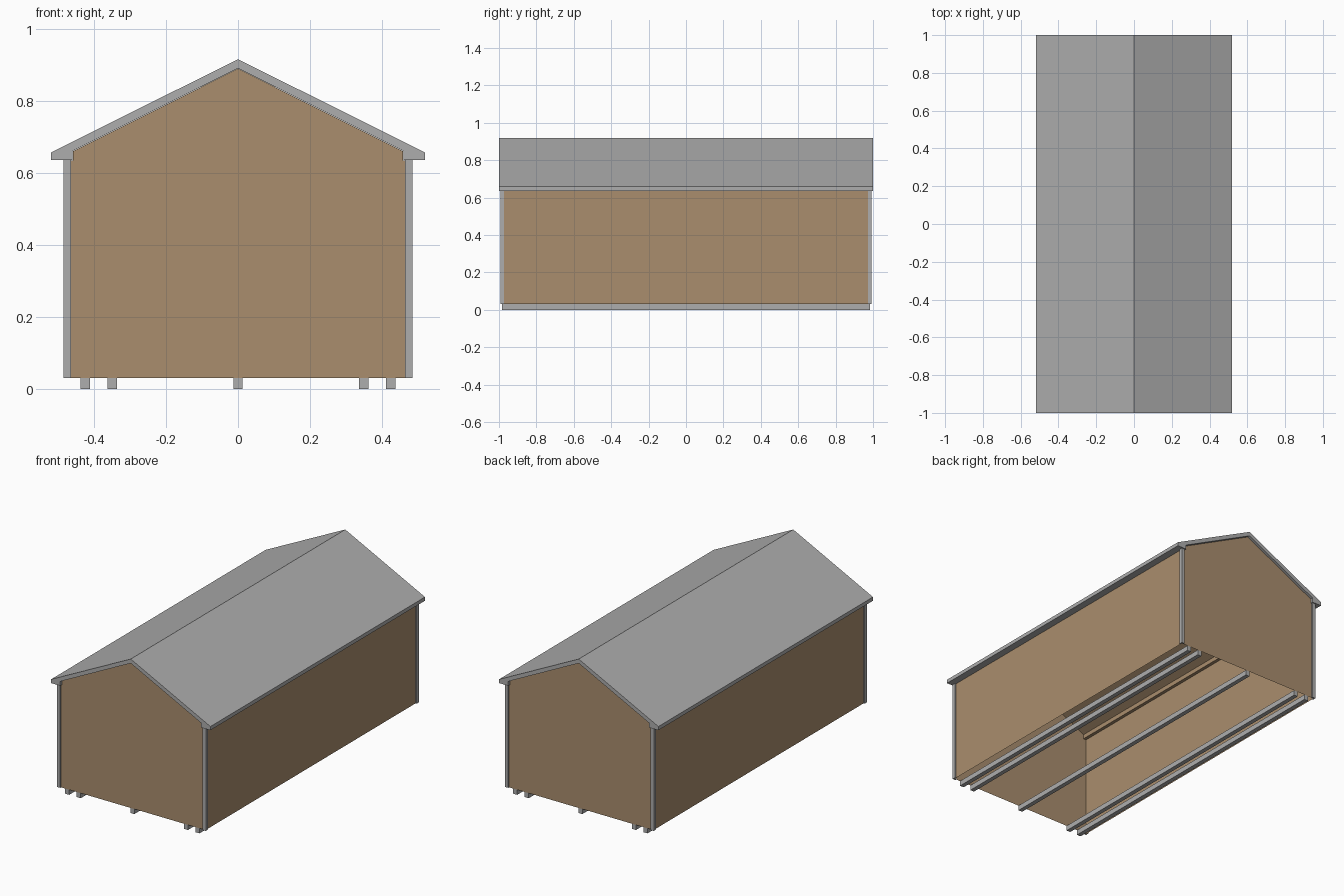
import bpy, bmesh

if "Cube" in bpy.data.objects:
    bpy.data.objects.remove(bpy.data.objects["Cube"])


def material(name, rgb):
    m = bpy.data.materials.new(name)
    m.diffuse_color = (*rgb, 1)
    m.use_nodes = True
    m.node_tree.nodes["Principled BSDF"].inputs["Base Color"].default_value = m.diffuse_color
    return m


BROWN = material("brown_siding", (0.40, 0.27, 0.155))
GREY = material("grey_trim", (0.42, 0.42, 0.42))


def extrude(name, profile, axis, lo, hi, mat, skip=()):
    """Extrude a 2D profile along y or z; skip drops side faces by index."""
    bm = bmesh.new()

    def pt(a, b, t):
        return (a, t, b) if axis == "y" else (a, b, t)

    r1 = [bm.verts.new(pt(a, b, lo)) for a, b in profile]
    r2 = [bm.verts.new(pt(a, b, hi)) for a, b in profile]
    n = len(profile)
    bm.faces.new(r1)
    bm.faces.new(r2[::-1])
    for i in range(n):
        if i not in skip:
            j = (i + 1) % n
            bm.faces.new((r1[j], r1[i], r2[i], r2[j]))
    bmesh.ops.recalc_face_normals(bm, faces=bm.faces[:])
    me = bpy.data.meshes.new(name)
    bm.to_mesh(me)
    bm.free()
    me.materials.append(mat)
    ob = bpy.data.objects.new(name, me)
    bpy.context.collection.objects.link(ob)
    return ob


def mirrored(half):
    """Complete a right-hand half profile that ends on the x = 0 point."""
    return half + [(-x, z) for x, z in half[-2::-1]]


# Walls: hollow gabled shell, open underneath (last side face is the floor)
walls = mirrored([(.478, .03), (.478, .635), (.459, .635), (.459, .661), (0, .891)])
extrude("walls", walls, "y", -.985, .985, BROWN, skip=(len(walls) - 1,))

# Roof: sloped sheets with boxed eaves
outer = mirrored([(.52, .636), (.52, .658), (0, .917)])
inner = mirrored([(.46, .636), (.46, .662), (0, .892)])
extrude("roof", outer + inner[::-1], "y", -1, 1, GREY)

# Corner trim: L-shaped strips wrapping each wall corner
for sx in (-1, 1):
    for sy in (-1, 1):
        ell = [(.465, .993), (.485, .993), (.485, .973),
               (.478, .973), (.478, .985), (.465, .985)]
        extrude("corner_trim", [(sx * x, sy * y) for x, y in ell], "z", .03, .636, GREY)

# Skids: five runners under the floor
for x in (-.425, -.35, 0, .35, .425):
    extrude("skid", [(x - .013, 0), (x + .013, 0), (x + .013, .03), (x - .013, .03)],
            "y", -.985, .985, GREY)
